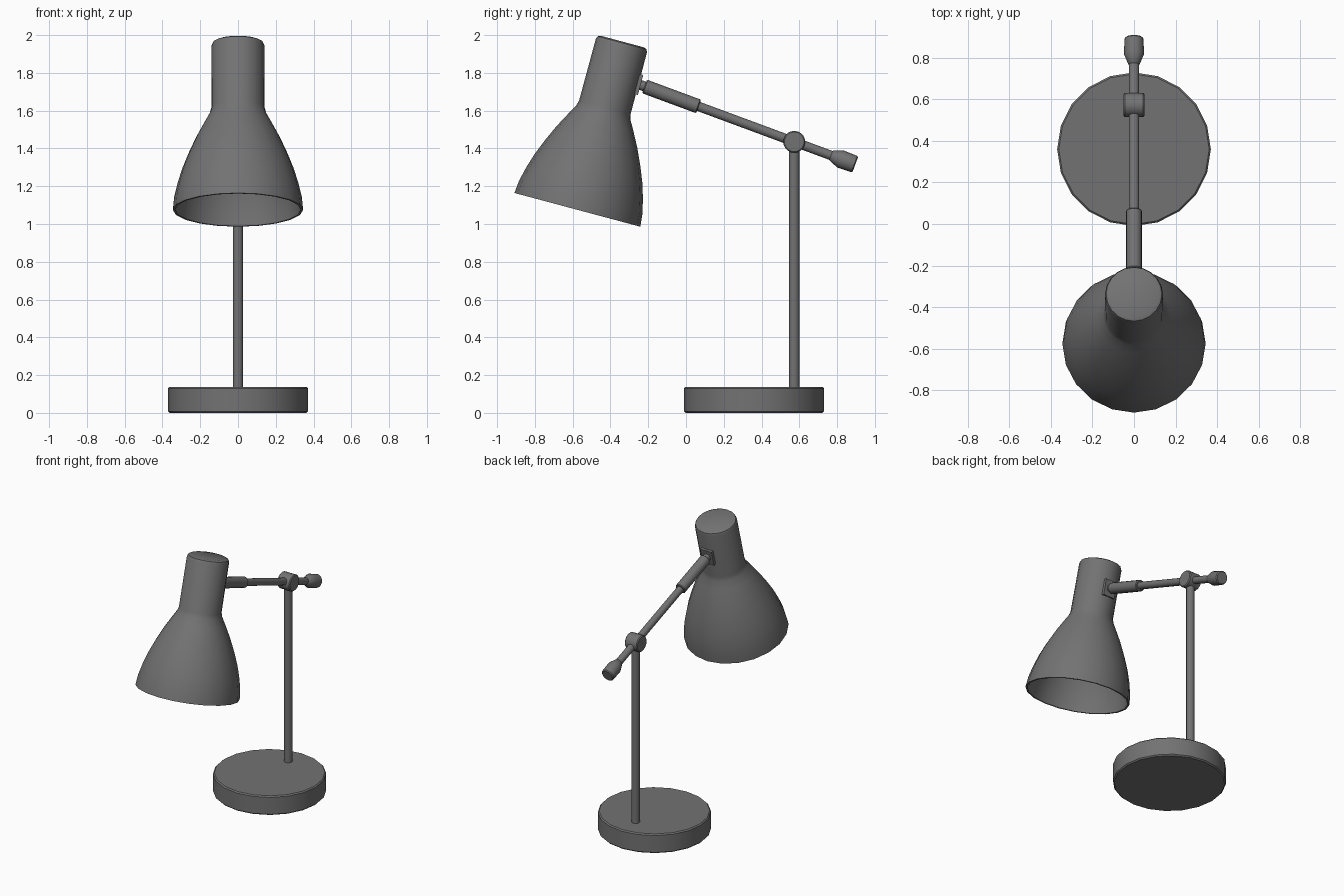
import bpy, bmesh, math
from mathutils import Matrix, Vector

cube = bpy.data.objects.get("Cube")
if cube:
    bpy.data.objects.remove(cube, do_unlink=True)

grey = bpy.data.materials.new("dark grey metal")
grey.use_nodes = True
colour = (0.17, 0.17, 0.17, 1)
grey.diffuse_color = colour
grey.node_tree.nodes["Principled BSDF"].inputs["Base Color"].default_value = colour


def finish(name, bm, matrix, angle=40):
    bmesh.ops.recalc_face_normals(bm, faces=bm.faces)
    mesh = bpy.data.meshes.new(name)
    bm.to_mesh(mesh)
    bm.free()
    mesh.materials.append(grey)
    obj = bpy.data.objects.new(name, mesh)
    bpy.context.collection.objects.link(obj)
    obj.matrix_world = matrix
    bpy.ops.object.select_all(action='DESELECT')
    obj.select_set(True)
    bpy.context.view_layer.objects.active = obj
    bpy.ops.object.shade_smooth_by_angle(angle=math.radians(angle))
    return obj


def lathe(name, profile, matrix, sides=20):
    """Spin (radius, height) points about z, closing both ends with caps."""
    bm = bmesh.new()
    rings = []
    for r, h in profile:
        rings.append([bm.verts.new((r * math.cos(math.tau * i / sides),
                                    r * math.sin(math.tau * i / sides), h))
                      for i in range(sides)])
    for a, b in zip(rings, rings[1:]):
        for i in range(sides):
            j = (i + 1) % sides
            bm.faces.new((a[i], a[j], b[j], b[i]))
    bm.faces.new(rings[0])
    bm.faces.new(rings[-1])
    return finish(name, bm, matrix)


def rod(r, start, end, bevel=0.0):
    """Profile of a cylinder, with optional bevelled ends."""
    if not bevel:
        return [(r, start), (r, end)]
    return [(r - bevel, start), (r, start + bevel),
            (r, end - bevel), (r - bevel, end)]


def place(y, z, tilt):
    return Matrix.Translation((0, y, z)) @ Matrix.Rotation(math.radians(tilt), 4, 'X')


POLE_Y, JOINT_Z = 0.573, 1.435

# Base and upright
lathe("base", rod(0.37, 0, 0.138, 0.008), place(0.36, 0, 0))
lathe("pole", rod(0.027, 0.13, JOINT_Z), place(POLE_Y, 0, 0), 16)

# Pivot lying across the arm
pivot = place(POLE_Y, JOINT_Z, 0) @ Matrix.Rotation(math.pi / 2, 4, 'Y')
lathe("pivot_joint", rod(0.058, -0.05, 0.05, 0.006), pivot)

# Arm, measured outwards from the pivot towards the shade
arm = place(POLE_Y, JOINT_Z, 69.7)
lathe("arm_rod", rod(0.025, -0.22, 0.56), arm, 16)
lathe("arm_sleeve", rod(0.038, 0.54, 0.845, 0.005), arm, 16)
lathe("arm_neck", rod(0.026, 0.83, 0.9), arm, 16)
lathe("counterweight", [(0.04, -0.345), (0.046, -0.339), (0.048, -0.26),
                        (0.028, -0.21), (0.022, -0.205)], arm, 16)

# Hollow bell shade with a cylindrical lamp housing
shade = place(-0.575, 1.075, -15)
bell = [(0.345, 0), (0.338, 0.07), (0.319, 0.15), (0.294, 0.23), (0.262, 0.31),
        (0.221, 0.4), (0.178, 0.48), (0.15, 0.53), (0.141, 0.56)]
housing = [(0.14, 0.9), (0.134, 0.915), (0.12, 0.922)]
inside = [(r - 0.012, h) for r, h in reversed(bell)]
lathe("shade", [(0.128, 0.89)] + inside + bell + housing, shade)

# Mounting plate on the back of the housing
bm = bmesh.new()
bmesh.ops.create_cube(bm, size=1)
bmesh.ops.scale(bm, vec=Vector((0.09, 0.03, 0.11)), verts=bm.verts)
finish("mounting_plate", bm, shade @ Matrix.Translation((0, 0.137, 0.725)))
